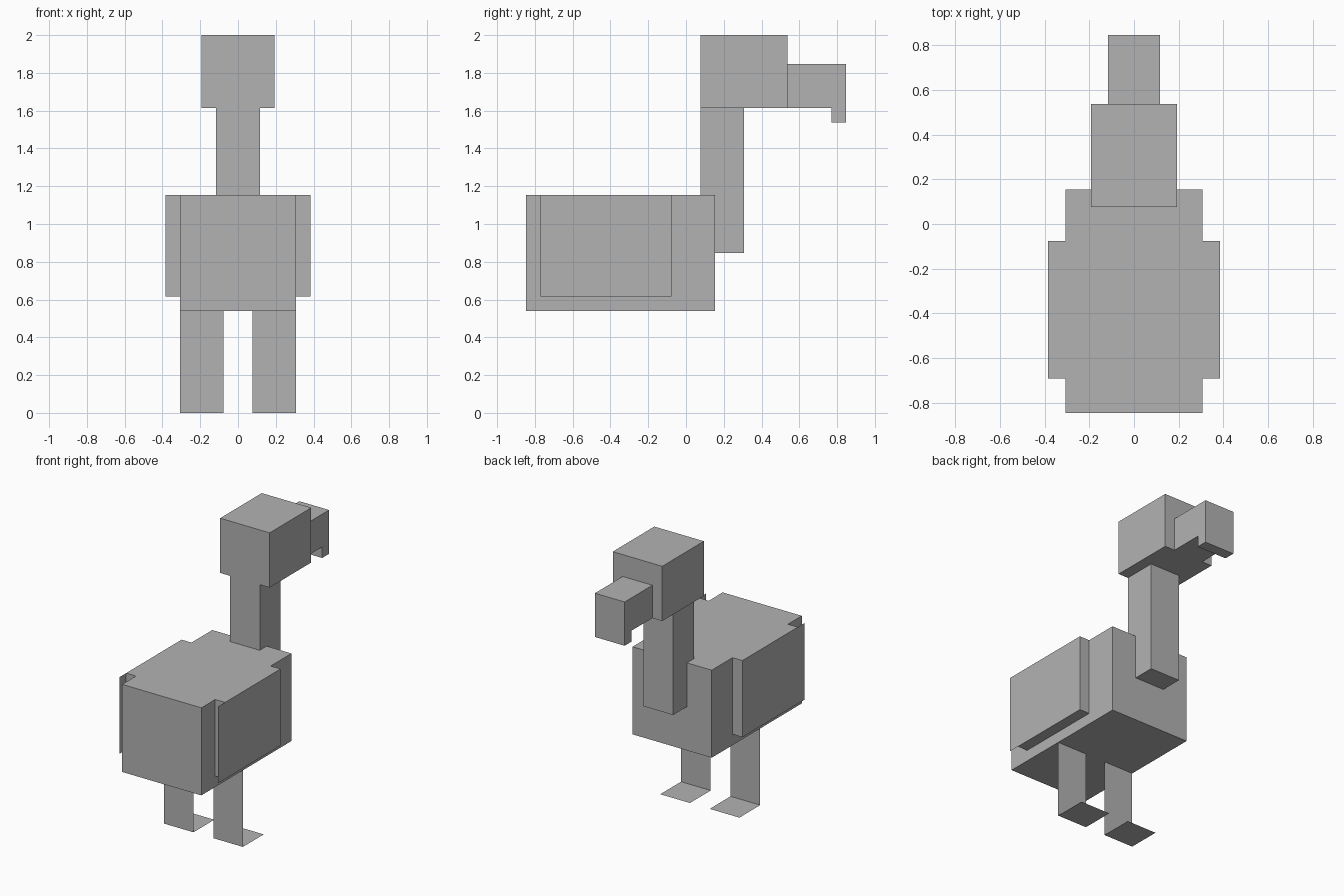
import bpy, bmesh

if "Cube" in bpy.data.objects:
    bpy.data.objects.remove(bpy.data.objects["Cube"])

U = 2 / 26  # one block unit: the model is 26 units tall

grey = bpy.data.materials.new("plain grey")
grey.diffuse_color = (0.45, 0.45, 0.45, 1)
grey.use_nodes = True
grey.node_tree.nodes["Principled BSDF"].inputs["Base Color"].default_value = grey.diffuse_color


def finish(name, bm):
    bmesh.ops.recalc_face_normals(bm, faces=bm.faces)
    me = bpy.data.meshes.new(name)
    bm.to_mesh(me)
    bm.free()
    me.materials.append(grey)
    ob = bpy.data.objects.new(name, me)
    bpy.context.collection.objects.link(ob)
    return ob


def box(name, x, y, z):
    """Box from (min, max) ranges in block units."""
    bm = bmesh.new()
    bmesh.ops.create_cube(bm, size=1)
    for v in bm.verts:
        v.co = [r[int(c > 0)] * U for r, c in zip((x, y, z), v.co)]
    return finish(name, bm)


def add_sheet(bm, points):
    return bm.faces.new([bm.verts.new([c * U for c in p]) for p in points])


# Body, neck and head
box("body", (-4, 4), (-11, 2), (7, 15))
box("neck", (-1.5, 1.5), (1, 4), (11, 21))
box("head", (-2.5, 2.5), (1, 7), (21, 26))

# Beak: side profile with a hooked tip, extruded across
bm = bmesh.new()
profile = [(7, 21), (10, 21), (10, 20), (11, 20), (11, 24), (7, 24)]
side = add_sheet(bm, [(-1.5, y, z) for y, z in profile])
ext = bmesh.ops.extrude_face_region(bm, geom=[side], use_keep_orig=True)
bmesh.ops.translate(bm, vec=(3 * U, 0, 0),
                    verts=[g for g in ext["geom"] if isinstance(g, bmesh.types.BMVert)])
finish("beak", bm)

for s, label in ((-1, "left"), (1, "right")):
    # Wing block, with a thin trailing sheet on its outer side
    box(label + "_wing", sorted((4 * s, 5 * s)), (-9, -1), (8, 15))
    bm = bmesh.new()
    add_sheet(bm, [(5 * s, -10, 8), (5 * s, -9, 8), (5 * s, -9, 15), (5 * s, -10, 15)])
    finish(label + "_wing_tip", bm)

    # Leg: flat upright sheet folded forward into a flat foot
    bm = bmesh.new()
    rows = [[bm.verts.new((x * s * U, y * U, z * U)) for x in (1, 4)]
            for y, z in ((-5, 7), (-5, 0), (-2, 0))]
    for a, b in zip(rows, rows[1:]):
        bm.faces.new((a[0], a[1], b[1], b[0]))
    finish(label + "_leg", bm)
